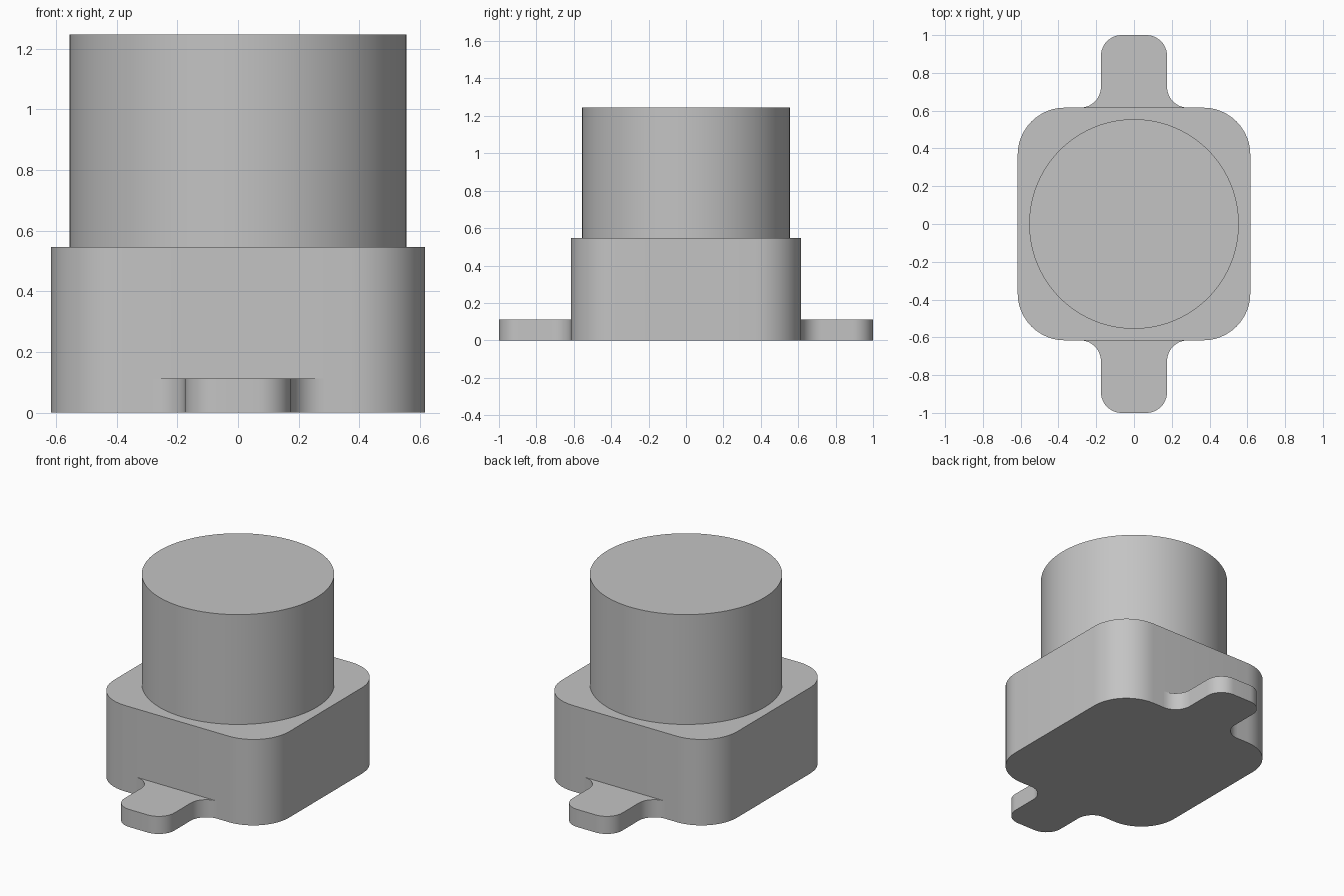
import bpy
import bmesh
from math import cos, sin, radians

if "Cube" in bpy.data.objects:
    bpy.data.objects.remove(bpy.data.objects["Cube"], do_unlink=True)

# One plain grey for every part
GREY = (0.55, 0.55, 0.55, 1)
grey = bpy.data.materials.new("light_grey")
grey.use_nodes = True
grey.diffuse_color = GREY
grey.node_tree.nodes["Principled BSDF"].inputs["Base Color"].default_value = GREY


def arc(cx, cy, r, start, end, steps=12):
    """Points along an arc, angles in degrees."""
    angles = [radians(start + (end - start) * i / steps) for i in range(steps + 1)]
    return [(cx + r * cos(a), cy + r * sin(a)) for a in angles]


def prism(name, outline, z0, z1):
    """Extrude a counter-clockwise outline from z0 to z1."""
    bm = bmesh.new()
    base = bm.faces.new([bm.verts.new((x, y, z0)) for x, y in outline])
    top = bmesh.ops.extrude_face_region(bm, geom=[base], use_keep_orig=True)["geom"]
    verts = [v for v in top if isinstance(v, bmesh.types.BMVert)]
    bmesh.ops.translate(bm, vec=(0, 0, z1 - z0), verts=verts)
    bmesh.ops.recalc_face_normals(bm, faces=bm.faces)
    mesh = bpy.data.meshes.new(name)
    bm.to_mesh(mesh)
    bm.free()
    mesh.materials.append(grey)
    obj = bpy.data.objects.new(name, mesh)
    bpy.context.collection.objects.link(obj)
    bpy.ops.object.select_all(action="DESELECT")
    obj.select_set(True)
    bpy.context.view_layer.objects.active = obj
    bpy.ops.object.shade_smooth_by_angle(angle=radians(30))
    return obj


HALF = 0.616       # half width of the square body
CORNER = 0.25      # its corner radius
BODY_TOP = 0.547
TAB_HALF = 0.175   # half width of a mounting tab
TAB_R = 0.11       # radius of tab tips and root fillets

# Square body with rounded corners
c = HALF - CORNER
body = []
for i, (sx, sy) in enumerate([(1, 1), (-1, 1), (-1, -1), (1, -1)]):
    body += arc(sx * c, sy * c, CORNER, 90 * i, 90 * i + 90)
prism("body", body, 0, BODY_TOP)

# Round upper cylinder
prism("upper_cylinder", arc(0, 0, 0.555, 0, 360, 96)[:-1], BODY_TOP, 1.246)

# Mounting tabs, with rounded tips and fillets into the body
root = TAB_HALF + TAB_R
tip = TAB_HALF - TAB_R
tab = (arc(-root, -HALF - TAB_R, TAB_R, 90, 0)
       + arc(-tip, TAB_R - 1, TAB_R, 180, 270)
       + arc(tip, TAB_R - 1, TAB_R, 270, 360)
       + arc(root, -HALF - TAB_R, TAB_R, 180, 90))
for name, s in (("front_tab", 1), ("back_tab", -1)):
    prism(name, [(s * x, s * y) for x, y in tab], 0, 0.112)
